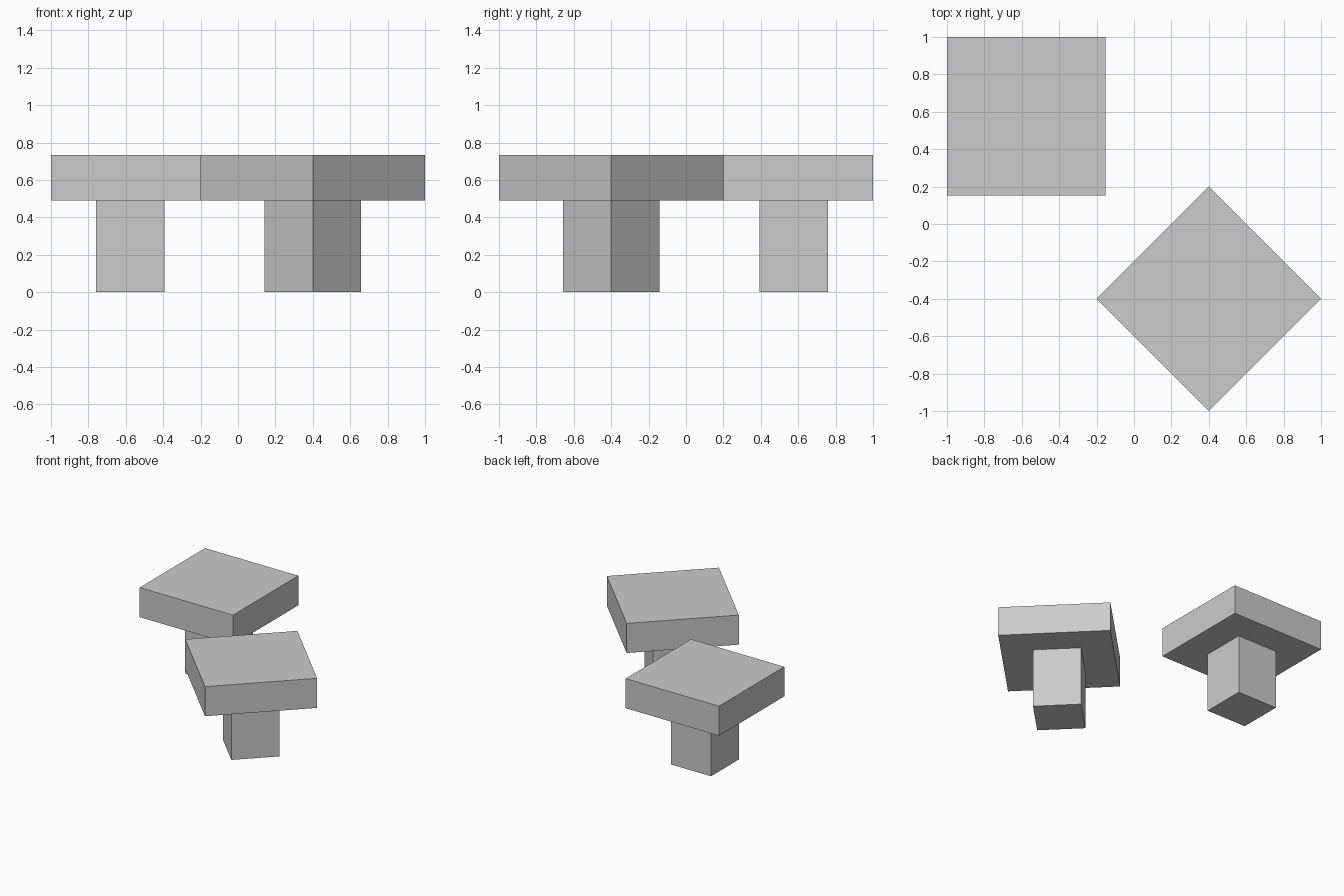
import bpy
import math

if "Cube" in bpy.data.objects:
    bpy.data.objects.remove(bpy.data.objects["Cube"])

SIDE = 0.848        # table top width
LEG = 0.364         # pedestal width
LEG_H = 0.49        # pedestal height
TOTAL_H = 0.733     # overall height

grey = bpy.data.materials.new("plain grey")
grey.diffuse_color = (0.6, 0.6, 0.6, 1)
grey.use_nodes = True
grey.node_tree.nodes["Principled BSDF"].inputs["Base Color"].default_value = grey.diffuse_color


def block(name, centre, width, z0, z1, turn):
    """Square block between two heights, turned about z."""
    bpy.ops.mesh.primitive_cube_add(
        size=1, location=(centre[0], centre[1], (z0 + z1) / 2), rotation=(0, 0, turn))
    ob = bpy.context.object
    ob.name = name
    ob.scale = (width, width, z1 - z0)
    ob.data.materials.append(grey)


# Two pedestal tables, the front one turned by an eighth
for label, centre, turn in (
    ("back", (-0.576, 0.576), 0),
    ("front", (0.4, -0.4), math.radians(45)),
):
    block(label + "_table_top", centre, SIDE, LEG_H, TOTAL_H, turn)
    block(label + "_table_pedestal", centre, LEG, 0, LEG_H, turn)
